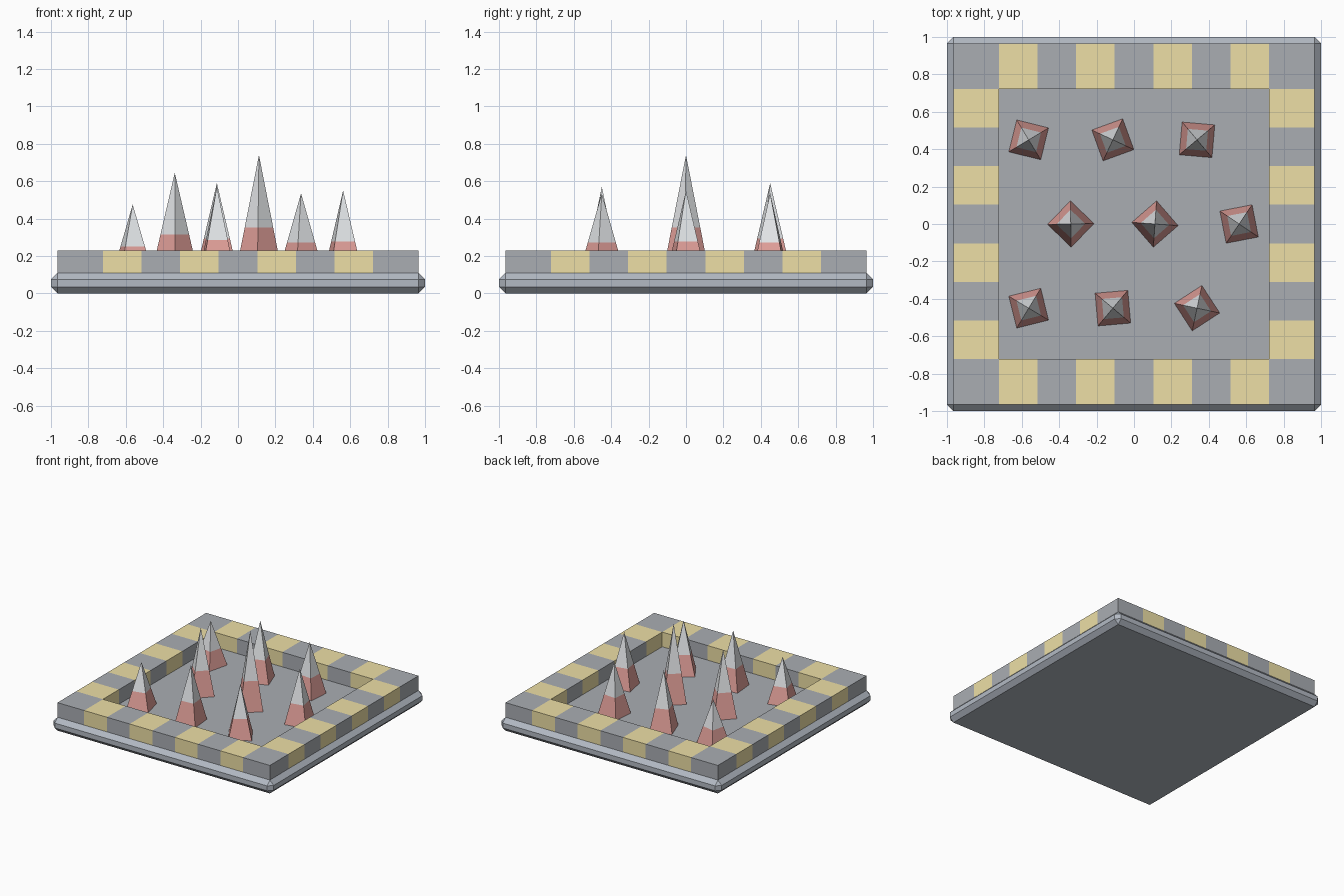
import bpy, bmesh
from math import cos, sin, radians, pi

if "Cube" in bpy.data.objects:
    bpy.data.objects.remove(bpy.data.objects["Cube"])


def material(name, rgb):
    m = bpy.data.materials.new(name)
    m.diffuse_color = (*rgb, 1)
    m.use_nodes = True
    m.node_tree.nodes["Principled BSDF"].inputs["Base Color"].default_value = m.diffuse_color
    return m


STONE = material("dark_grey", (0.40, 0.42, 0.45))
METAL = material("base_grey", (0.45, 0.49, 0.55))
YELLOW = material("yellow", (0.85, 0.74, 0.38))
STEEL = material("steel", (0.80, 0.82, 0.84))
RED = material("red", (0.78, 0.36, 0.33))


def finish(bm, name, mats):
    bmesh.ops.recalc_face_normals(bm, faces=bm.faces)
    me = bpy.data.meshes.new(name)
    bm.to_mesh(me)
    bm.free()
    for m in mats:
        me.materials.append(m)
    ob = bpy.data.objects.new(name, me)
    bpy.context.collection.objects.link(ob)
    return ob


BASE_TOP, RIM_TOP = 0.11, 0.23

# chamfered base plate; its flat top is the floor inside the rim
bm = bmesh.new()
bmesh.ops.create_cube(bm, size=1)
for v in bm.verts:
    v.co = (v.co.x * 2, v.co.y * 2, (v.co.z + 0.5) * BASE_TOP)
bmesh.ops.bevel(bm, geom=bm.edges[:], offset=0.035, segments=1, affect='EDGES')
bm.normal_update()
for f in bm.faces:
    f.material_index = 1 if f.normal.z > 0.99 else 0
finish(bm, "base_plate", [METAL, STONE])

# hazard rim: border cells of a 9 x 9 grid, alternating colours, raised
OUT, INN = 0.965, 0.722
c = [-OUT] + [-INN + 2 * INN * k / 7 for k in range(8)] + [OUT]
bm = bmesh.new()
grid = [[bm.verts.new((x, y, BASE_TOP)) for y in c] for x in c]
for i in range(9):
    for j in range(9):
        if i in (0, 8) or j in (0, 8):
            f = bm.faces.new((grid[i][j], grid[i + 1][j],
                              grid[i + 1][j + 1], grid[i][j + 1]))
            f.material_index = (i + j) % 2
bmesh.ops.delete(bm, geom=[v for v in bm.verts if not v.link_faces], context='VERTS')
ret = bmesh.ops.extrude_face_region(bm, geom=bm.faces[:], use_keep_orig=True)
for v in (g for g in ret["geom"] if isinstance(g, bmesh.types.BMVert)):
    v.co.z = RIM_TOP
for top in [g for g in ret["geom"] if isinstance(g, bmesh.types.BMFace)]:
    for e in top.edges:
        for side in e.link_faces:
            if any(v.co.z < RIM_TOP - 0.01 for v in side.verts):
                side.material_index = top.material_index
finish(bm, "hazard_rim", [STONE, YELLOW])


# four-sided spikes with a red lower band
def spike(name, x, y, tip, angle, radius=0.124, band=0.383):
    bm = bmesh.new()

    def ring(t):
        z = BASE_TOP + (tip - BASE_TOP) * t
        a = [radians(angle) + k * pi / 2 for k in range(4)]
        return [bm.verts.new((x + radius * (1 - t) * cos(b),
                              y + radius * (1 - t) * sin(b), z)) for b in a]

    low, mid = ring(0), ring(band)
    apex = bm.verts.new((x, y, tip))
    bm.faces.new(low[::-1]).material_index = 1
    for k in range(4):
        n = (k + 1) % 4
        bm.faces.new((low[k], low[n], mid[n], mid[k])).material_index = 1
        bm.faces.new((mid[k], mid[n], apex))
    finish(bm, name, [STEEL, RED])


# three staggered rows: (y, first x, [(tip height, corner angle), ...])
rows = [
    (0.45, -0.563, [(0.47, 31), (0.59, 65), (0.535, 40)]),
    (0.0, -0.338, [(0.645, 1), (0.74, -4), (0.55, 56)]),
    (-0.45, -0.563, [(0.475, 59), (0.57, 50), (0.535, 78)]),
]
for r, (y, x0, spikes) in enumerate(rows):
    for k, (tip, angle) in enumerate(spikes):
        spike(f"spike_{r + 1}_{k + 1}", x0 + 0.45 * k, y, tip, angle)
